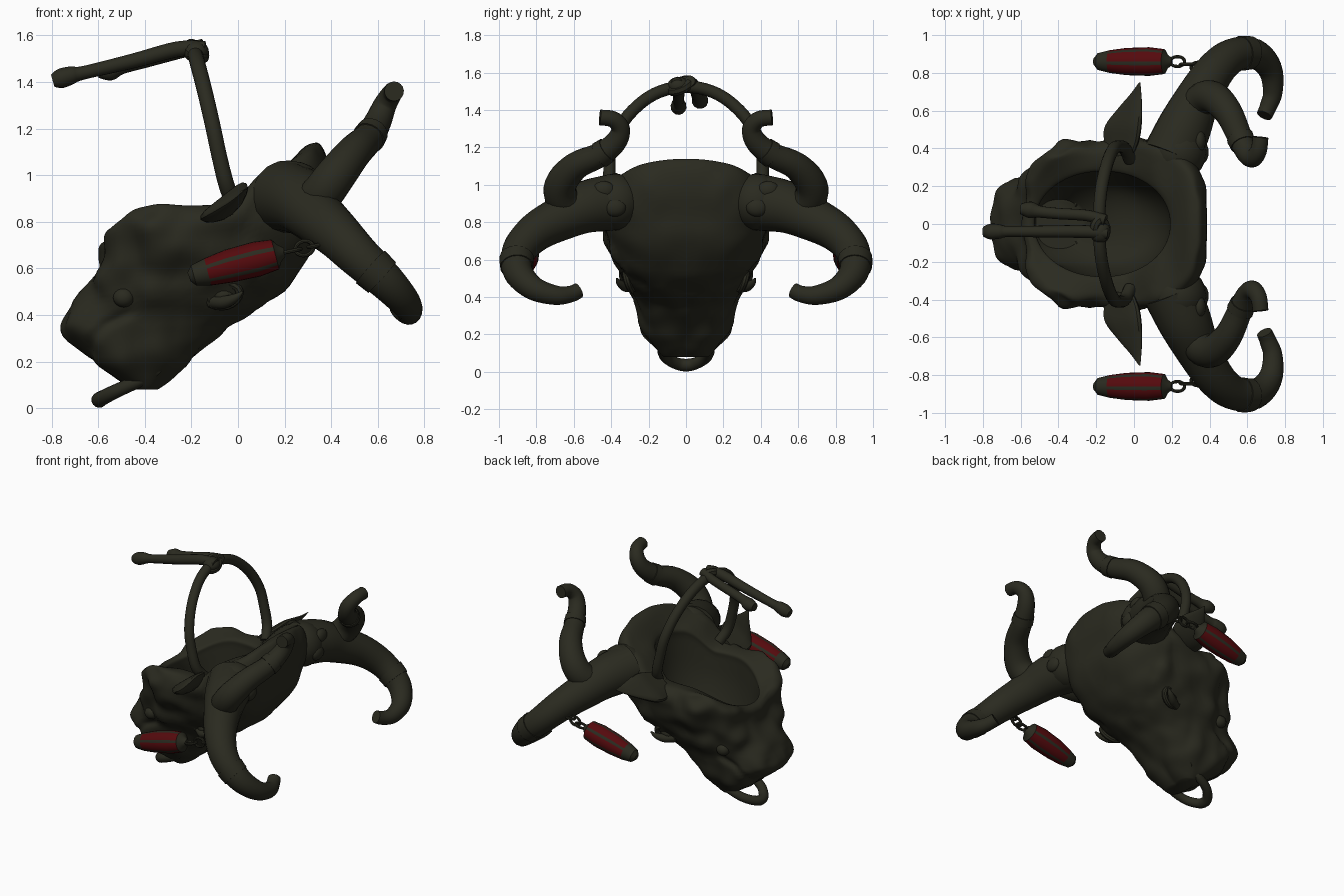
import bpy, bmesh, math
from mathutils import Vector, noise

if "Cube" in bpy.data.objects:
    bpy.data.objects.remove(bpy.data.objects["Cube"])


def material(name, rgb):
    m = bpy.data.materials.new(name)
    m.diffuse_color = (*rgb, 1)
    m.use_nodes = True
    m.node_tree.nodes["Principled BSDF"].inputs["Base Color"].default_value = m.diffuse_color
    return m


OLIVE = material("dark olive", (0.023, 0.023, 0.014))
RED = material("deep red", (0.09, 0.003, 0.004))


def spline(rows, n):
    """Catmull-Rom through rows of numbers, n steps per span."""
    out, last = [], len(rows) - 1
    for i in range(last):
        a, b, c, d = (rows[max(i - 1, 0)], rows[i], rows[i + 1], rows[min(i + 2, last)])
        for k in range(n):
            t = k / n
            out.append([0.5 * (2 * q + (r - p) * t + (2 * p - 5 * q + 4 * r - s) * t * t
                               + (3 * q - p - 3 * r + s) * t ** 3)
                        for p, q, r, s in zip(a, b, c, d)])
    return out + [list(rows[-1])]


def smooth(t):
    t = max(0, min(1, t))
    return t * t * (3 - 2 * t)


def finish(name, bm, angle=40, mats=(OLIVE,)):
    bmesh.ops.recalc_face_normals(bm, faces=bm.faces)
    me = bpy.data.meshes.new(name)
    bm.to_mesh(me)
    bm.free()
    ob = bpy.data.objects.new(name, me)
    bpy.context.collection.objects.link(ob)
    for m in mats:
        me.materials.append(m)
    bpy.ops.object.select_all(action='DESELECT')
    ob.select_set(True)
    bpy.context.view_layer.objects.active = ob
    bpy.ops.object.shade_smooth_by_angle(angle=math.radians(angle))
    return ob


def loft(name, rings, angle=40, mats=(OLIVE,), rule=None):
    """Skin a list of equal rings; rule(ring, side) picks the material."""
    bm = bmesh.new()
    vs = [[bm.verts.new(p) for p in r] for r in rings]
    n = len(rings[0])
    for i in range(len(vs) - 1):
        for j in range(n):
            f = bm.faces.new((vs[i][j], vs[i][(j + 1) % n], vs[i + 1][(j + 1) % n], vs[i + 1][j]))
            if rule:
                f.material_index = rule(i, j)
    bm.faces.new(vs[0])
    bm.faces.new(vs[-1])
    return finish(name, bm, angle, mats)


def tube(name, rows, steps=5, sides=14, **kw):
    """Round tube along rows of (x, y, z, radius)."""
    rows = spline(rows, steps) if steps > 1 else rows
    pts = [Vector(r[:3]) for r in rows]
    u, rings = None, []
    for i, p in enumerate(pts):
        t = (pts[min(i + 1, len(pts) - 1)] - pts[max(i - 1, 0)]).normalized()
        if u is None:
            u = t.orthogonal()
        u = (u - t * u.dot(t)).normalized()
        v = t.cross(u)
        rings.append([p + (u * math.cos(a) + v * math.sin(a)) * rows[i][3]
                      for a in (2 * math.pi * k / sides for k in range(sides))])
    return loft(name, rings, **kw)


def flip(rows, s):
    return [(r[0], r[1] * s, *r[2:]) for r in rows]


def ball(name, loc, size):
    bm = bmesh.new()
    bmesh.ops.create_uvsphere(bm, u_segments=20, v_segments=12, radius=1)
    for v in bm.verts:
        v.co = Vector(a * b + c for a, b, c in zip(v.co, size, loc))
    return finish(name, bm)


def torus(name, loc, e1, e2, r):
    """Ring around loc with half-axes e1 and e2."""
    e1, e2, bm = Vector(e1), Vector(e2), bmesh.new()
    nrm, N, M = e1.cross(e2).normalized(), 20, 8
    vs = []
    for i in range(N):
        a = 2 * math.pi * i / N
        d = e1 * math.cos(a) + e2 * math.sin(a)
        vs.append([bm.verts.new(Vector(loc) + d + r * (d.normalized() * math.cos(b) + nrm * math.sin(b)))
                   for b in (2 * math.pi * k / M for k in range(M))])
    for i in range(N):
        for j in range(M):
            k, m = (i + 1) % N, (j + 1) % M
            bm.faces.new((vs[i][j], vs[k][j], vs[k][m], vs[i][m]))
    return finish(name, bm)


# Hollow head: slices (z, back x, face x, half width, rim shaping, squareness)
SLICES = [(0.08, -0.45, -0.36, 0.11, 0, 2.4), (0.13, -0.53, -0.29, 0.18, 0, 2.5),
          (0.22, -0.66, -0.19, 0.24, 0, 2.6), (0.33, -0.75, -0.07, 0.265, 0, 2.7),
          (0.40, -0.74, 0.04, 0.28, 0, 2.7), (0.50, -0.66, 0.19, 0.335, 0, 2.8),
          (0.60, -0.61, 0.29, 0.385, 0.1, 3), (0.70, -0.585, 0.35, 0.43, 0.35, 3.2),
          (0.80, -0.58, 0.385, 0.45, 0.75, 3.2), (0.86, -0.57, 0.36, 0.42, 1, 3),
          (0.87, -0.555, 0.31, 0.36, 1, 2.6), (0.855, -0.53, 0.20, 0.285, 0.95, 2.1),
          # cavity
          (0.80, -0.525, 0.195, 0.28, 0.8, 2.1), (0.65, -0.535, 0.17, 0.27, 0.2, 2.1),
          (0.48, -0.57, 0.08, 0.24, 0, 2.2), (0.33, -0.60, -0.13, 0.20, 0, 2.3), (0.20, -0.52, -0.27, 0.13, 0, 2.3)]
MOUTH = [Vector(p) for p in ((-0.64, 0.2), (-0.64, 0.28), (-0.57, 0.36), (-0.47, 0.41))]


def groove(x, z):
    best, p = 1, Vector((x, z))
    for a, b in zip(MOUTH, MOUTH[1:]):
        t = max(0, min(1, (p - a).dot(b - a) / (b - a).length_squared))
        best = min(best, (p - a.lerp(b, t)).length)
    return max(0, 1 - best / 0.03) * 0.018


def head_point(row, a, bumps):
    z, x0, x1, w, g, p = row
    c, s = math.cos(a), math.sin(a)
    x = (x0 + x1) / 2 + (x1 - x0) / 2 * math.copysign(abs(c) ** (2 / p), c)
    y = w * math.copysign(abs(s) ** (2 / p), s)
    # crown rises toward the face, rim dips at the throat
    rise = 0.15 * smooth((x + 0.06) / 0.2) + 0.05 * smooth((x - 0.1) / 0.2)
    rise += 0.065 * smooth((x - 0.18) / 0.14) * max(0, 1 - (y / 0.36) ** 2)
    dip = 0.15 * smooth((-0.2 - x) / 0.3) * max(0, 1 - (y / 0.36) ** 2)
    z += g * (rise - dip)
    if bumps > 0:
        # shaggy lumps fade out toward the face
        q = noise.noise(Vector((x, abs(y), z)) * 8) * (0.045 if z > 0.45 else 0.03)
        q = (q * (1 if x < 0.1 else 0.3) - groove(x, z)) * bumps
        x, y = x + c * q, y + s * q
        z += 0.5 * q * g * (x < 0)
    return (x, y, z)


rows = spline(SLICES, 5)
loft("head", [[head_point(r, 2 * math.pi * k / 112, min(1, (54 - i) / 9)) for k in range(112)]
              for i, r in enumerate(rows)], angle=50)

LOWER = [(0.20, 0.36, 0.91, 0.155), (0.27, 0.52, 0.885, 0.142), (0.33, 0.65, 0.83, 0.122), (0.42, 0.80, 0.75, 0.105),
         (0.52, 0.89, 0.65, 0.092), (0.64, 0.90, 0.54, 0.08), (0.72, 0.82, 0.45, 0.065),
         (0.735, 0.70, 0.41, 0.052), (0.71, 0.62, 0.415, 0.045), (0.69, 0.575, 0.435, 0.042)]
UPPER = [(0.28, 0.53, 0.86, 0.09), (0.35, 0.65, 0.91, 0.09), (0.42, 0.67, 1.00, 0.086),
         (0.50, 0.59, 1.10, 0.075), (0.56, 0.46, 1.16, 0.066), (0.60, 0.375, 1.23, 0.058),
         (0.63, 0.35, 1.30, 0.05), (0.66, 0.39, 1.35, 0.044), (0.67, 0.46, 1.36, 0.042)]
EAR = [(-0.07, 0.36, 0.87, 0.08), (-0.06, 0.44, 0.87, 0.115), (-0.05, 0.52, 0.88, 0.12),
       (-0.02, 0.61, 0.90, 0.08), (0.01, 0.69, 0.92, 0.035), (0.03, 0.75, 0.94, 0.004)]
NOSE = [(-0.34, 0.09, 0.16, 0.026), (-0.42, 0.125, 0.12, 0.028), (-0.52, 0.105, 0.075, 0.03),
        (-0.58, 0.05, 0.045, 0.032), (-0.595, 0, 0.036, 0.034)]

for s, side in ((1, "left"), (-1, "right")):
    # Horns with cuffs and rough bases
    for nm, path, cut in (("lower_horn", LOWER, 22), ("upper_horn", UPPER, 20)):
        tube(f"{nm}_{side}", flip(path, s), sides=18)
        fine = spline(path, 5)[cut:cut + 3]
        tube(f"{nm}_cuff_{side}", [(*r[:3], r[3] + 0.006) for r in flip(fine, s)], steps=1, sides=18)
    ball(f"horn_base_{side}", (0.235, 0.38 * s, 0.91), (0.15, 0.15, 0.15))
    for i, (x, y, z) in enumerate(((0.345, 0.44, 0.97), (0.36, 0.38, 0.88), (0.345, 0.50, 0.84))):
        ball(f"horn_lump_{side}_{i}", (x, y * s, z), (0.035, 0.06, 0.05))

    # Ear: cupped leaf, wide along a rising diagonal
    rings = []
    for x, y, z, w in spline(EAR, 4):
        ring = []
        for k in range(16):
            a = 2 * math.pi * k / 16
            u, v = w * math.cos(a), 0.36 * w * math.sin(a)
            v += 1.6 * u * u - 0.08 * w
            ring.append((x + 0.78 * u - 0.62 * v, y * s, z + 0.62 * u + 0.78 * v))
        rings.append(ring)
    loft(f"ear_{side}", rings)

    # Eye, heavy lid, brow and jaw knob
    ball(f"eye_{side}", (-0.06, 0.295 * s, 0.485), (0.045, 0.035, 0.04))
    torus(f"eyelid_{side}", (-0.06, 0.305 * s, 0.485), (0.065, 0.015 * s, 0.02), (-0.015, 0.01 * s, 0.045), 0.018)
    tube(f"eye_crest_{side}", flip([(-0.12, 0.27, 0.46, 0.03), (-0.06, 0.32, 0.455, 0.028),
                                    (-0.01, 0.355, 0.475, 0.018), (0.02, 0.37, 0.50, 0.004)], s))
    ball(f"jaw_knob_{side}", (-0.49, 0.28 * s, 0.475), (0.046, 0.04, 0.042))
    torus(f"nostril_{side}", (-0.33, 0.13 * s, 0.17), (0.03, 0, 0.03), (0, 0.04, 0), 0.014)

    # Hanging lantern: red panels between olive ribs
    lamp = [(0.20, 0.67, 0.018), (0.175, 0.665, 0.04), (0.16, 0.66, 0.066), (0.08, 0.64, 0.076),
            (-0.04, 0.61, 0.072), (-0.13, 0.585, 0.06), (-0.19, 0.57, 0.045), (-0.21, 0.563, 0.02)]
    tube(f"lantern_{side}", [(x, 0.86 * s, z, r) for x, z, r in lamp], steps=1, sides=24, angle=30,
         mats=(OLIVE, RED), rule=lambda i, j: int(2 <= i <= 4 and j % 4 != 0))
    for k in range(3):
        c = (0.23 + 0.055 * k, (0.86 - 0.015 * k) * s, 0.675 + 0.012 * k)
        torus(f"chain_link_{side}_{k}", c, (0.038, 0, 0.008),
              (0, 0.026, 0) if k % 2 == 0 else (-0.006, 0, 0.03), 0.009)

# Nose ring
tube("nose_ring", NOSE + flip(NOSE[-2::-1], -1))

# Rope handle: arch leaning back, hooked into the rim
half = [(-0.02, 0.34, 0.88, 0.034), (-0.05, 0.40, 0.96, 0.034), (-0.08, 0.41, 1.08, 0.033),
        (-0.11, 0.395, 1.22, 0.033), (-0.145, 0.31, 1.37, 0.033), (-0.175, 0.17, 1.485, 0.033),
        (-0.185, 0, 1.525, 0.033)]
tube("handle", half + flip(half[-2::-1], -1))

# Knot and two loose rope ends
torus("knot", (-0.18, -0.03, 1.53), (0.03, 0, -0.02), (0, 0.05, 0.02), 0.028)
ball("knot_core", (-0.18, -0.04, 1.53), (0.055, 0.06, 0.047))
tube("long_rope_end", [(-0.14, -0.05, 1.545, 0.03), (-0.26, -0.04, 1.54, 0.034), (-0.45, -0.04, 1.49, 0.032),
                       (-0.66, -0.04, 1.44, 0.029), (-0.71, -0.04, 1.43, 0.038), (-0.76, -0.04, 1.415, 0.042),
                       (-0.795, -0.04, 1.405, 0.028)])
tube("short_rope_end", [(-0.15, 0.02, 1.555, 0.03), (-0.25, 0.045, 1.53, 0.03), (-0.40, 0.055, 1.49, 0.03),
                        (-0.50, 0.065, 1.465, 0.032), (-0.55, 0.075, 1.45, 0.044), (-0.60, 0.08, 1.445, 0.028)])
